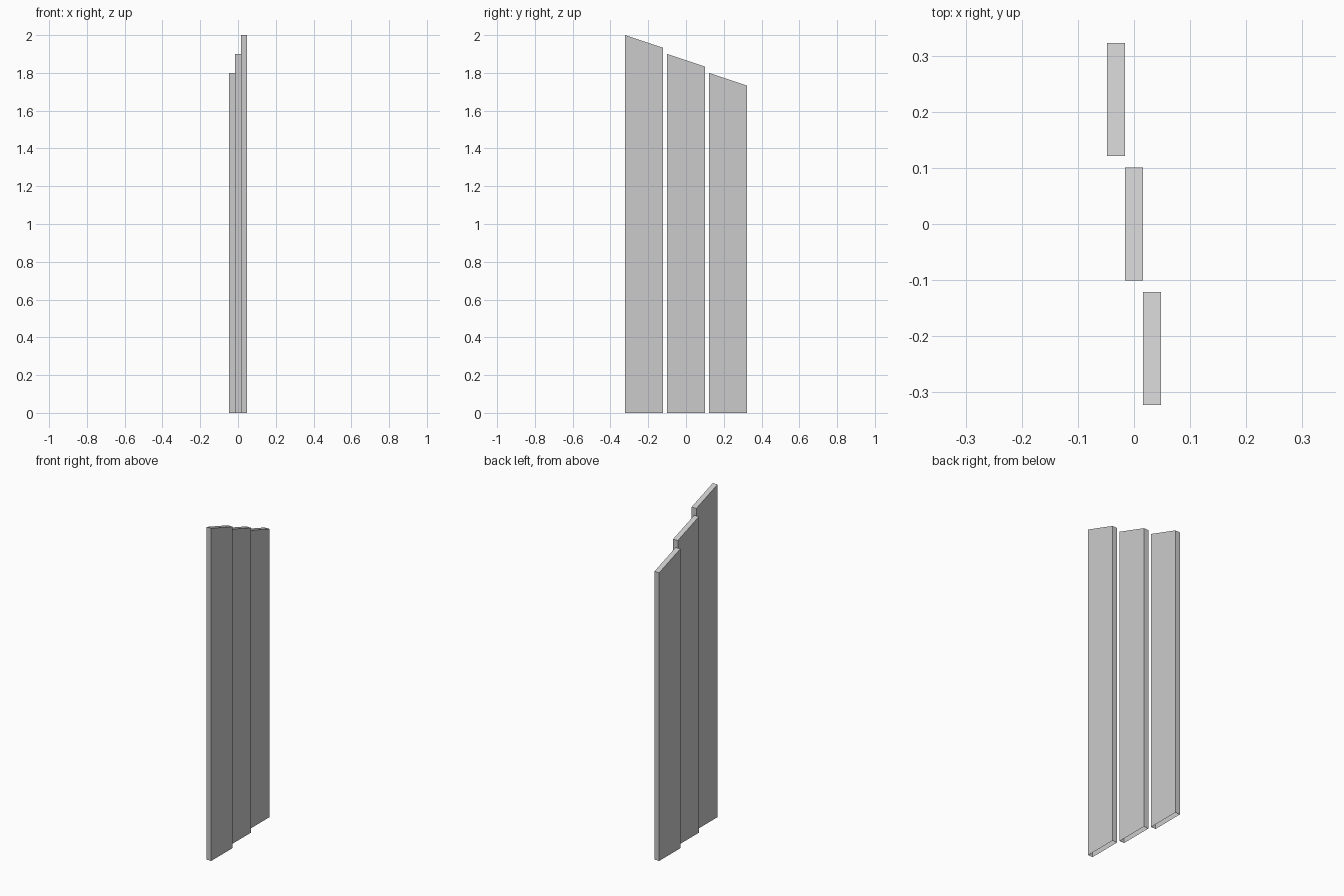
import bpy
import bmesh

if "Cube" in bpy.data.objects:
    bpy.data.objects.remove(bpy.data.objects["Cube"])

WIDTH, THICK, DROP = 0.201, 0.0315, 0.067


def plank(name, x, y, height):
    """Vertical board with a slanted top edge and an open underside."""
    bm = bmesh.new()
    bmesh.ops.create_cube(bm, size=1)
    for v in bm.verts:
        top = v.co.z > 0
        back = v.co.y > 0
        v.co.x = x + v.co.x * THICK
        v.co.y = y + v.co.y * WIDTH
        v.co.z = (height - (DROP if back else 0)) if top else 0
    bm.normal_update()
    bottom = [f for f in bm.faces if f.normal.z < -0.9]
    bmesh.ops.delete(bm, geom=bottom, context='FACES_ONLY')
    mesh = bpy.data.meshes.new(name)
    bm.to_mesh(mesh)
    bm.free()
    bpy.context.collection.objects.link(bpy.data.objects.new(name, mesh))


# Three staggered boards, stepping down towards the back
for i, name in enumerate(("front_plank", "middle_plank", "back_plank")):
    plank(name, 0.032 * (1 - i), 0.222 * (i - 1), 2.0 - 0.1 * i)
